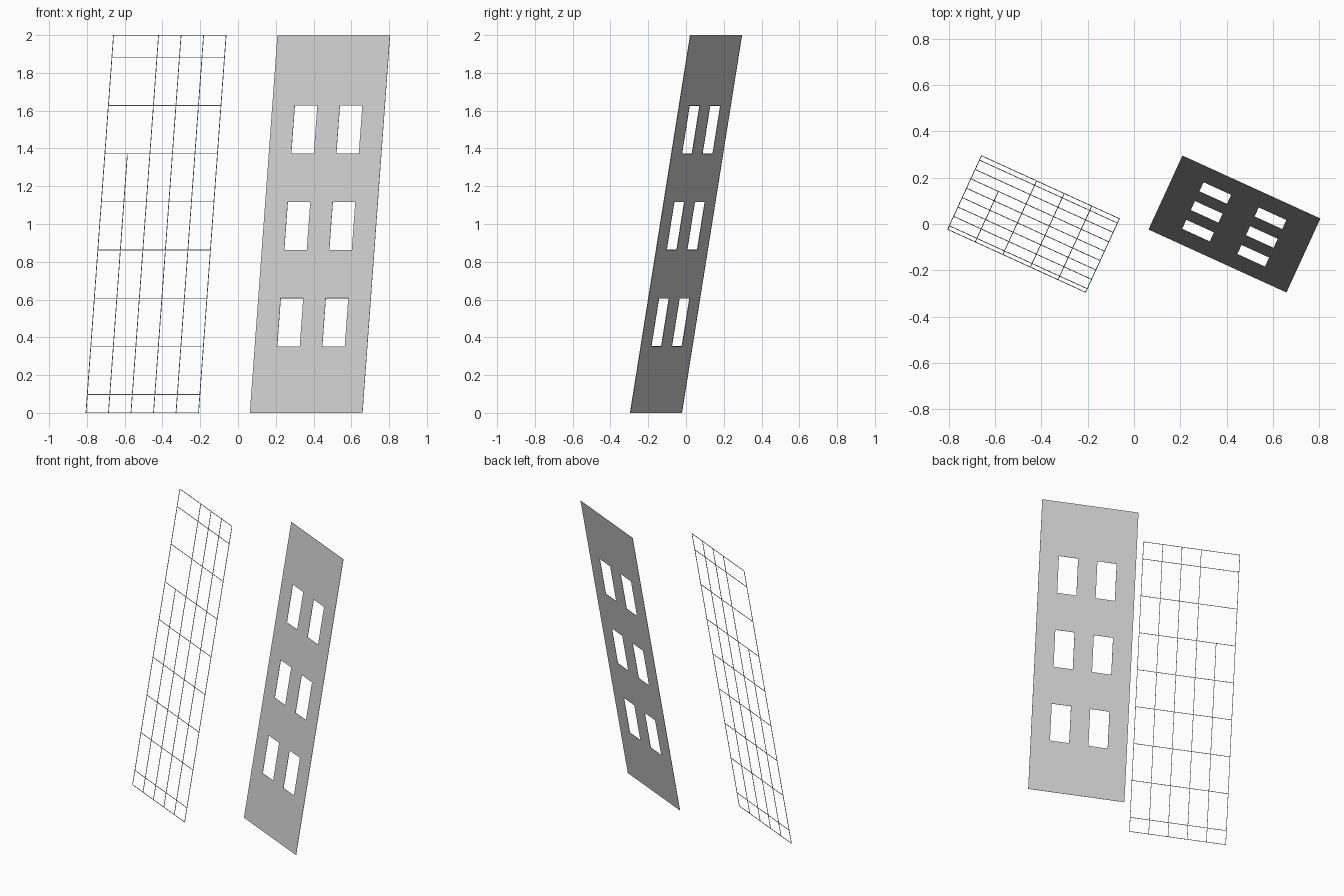
import bpy, bmesh
from mathutils import Vector

if "Cube" in bpy.data.objects:
    bpy.data.objects.remove(bpy.data.objects["Cube"])

# Leaning plane shared by both parts: u runs across, v runs up the slope
ACROSS = Vector((0.596, -0.272, 0))
UP = Vector((0.146, 0.318, 2))
NORMAL = ACROSS.cross(UP).normalized()
COLS = [i / 5 for i in range(6)]
ROWS = [0] + [(0.097 + 0.255 * i) / 2 for i in range(8)] + [1]
BAR = 0.003
FRAME_ORIGIN = Vector((-0.805, -0.023, 0))
PANEL_ORIGIN = Vector((0.063, -0.023, 0))


def finish(bm, name):
    bmesh.ops.recalc_face_normals(bm, faces=bm.faces)
    mesh = bpy.data.meshes.new(name)
    bm.to_mesh(mesh)
    bm.free()
    obj = bpy.data.objects.new(name, mesh)
    bpy.context.collection.objects.link(obj)
    return obj


def add_bar(bm, a, b):
    """Thin square bar from a to b, lying in the leaning plane."""
    along = b - a
    side = NORMAL.cross(along).normalized()
    matrix_cols = (along, side * BAR, NORMAL * BAR)
    cube = bmesh.ops.create_cube(bm, size=1)["verts"]
    for v in cube:
        v.co = (a + b) / 2 + sum((c * k for c, k in zip(matrix_cols, v.co)), Vector())


# Open lattice on the left, one upright stopping short
bm = bmesh.new()
for i, u in enumerate(COLS):
    top = ROWS[6] if i == 1 else 1
    add_bar(bm, FRAME_ORIGIN + ACROSS * u, FRAME_ORIGIN + ACROSS * u + UP * top)
for v in ROWS:
    add_bar(bm, FRAME_ORIGIN + UP * v, FRAME_ORIGIN + ACROSS + UP * v)
finish(bm, "lattice_frame")

# Thin wall panel on the right with six window openings
bm = bmesh.new()
grid = [[bm.verts.new(PANEL_ORIGIN + ACROSS * u + UP * v) for u in COLS] for v in ROWS]
for r in range(len(ROWS) - 1):
    for c in range(len(COLS) - 1):
        if r in (2, 4, 6) and c in (1, 3):
            continue
        bm.faces.new((grid[r][c], grid[r][c + 1], grid[r + 1][c + 1], grid[r + 1][c]))
panel = finish(bm, "window_panel")
solid = panel.modifiers.new("thickness", "SOLIDIFY")
solid.thickness = 0.002
solid.offset = 0
